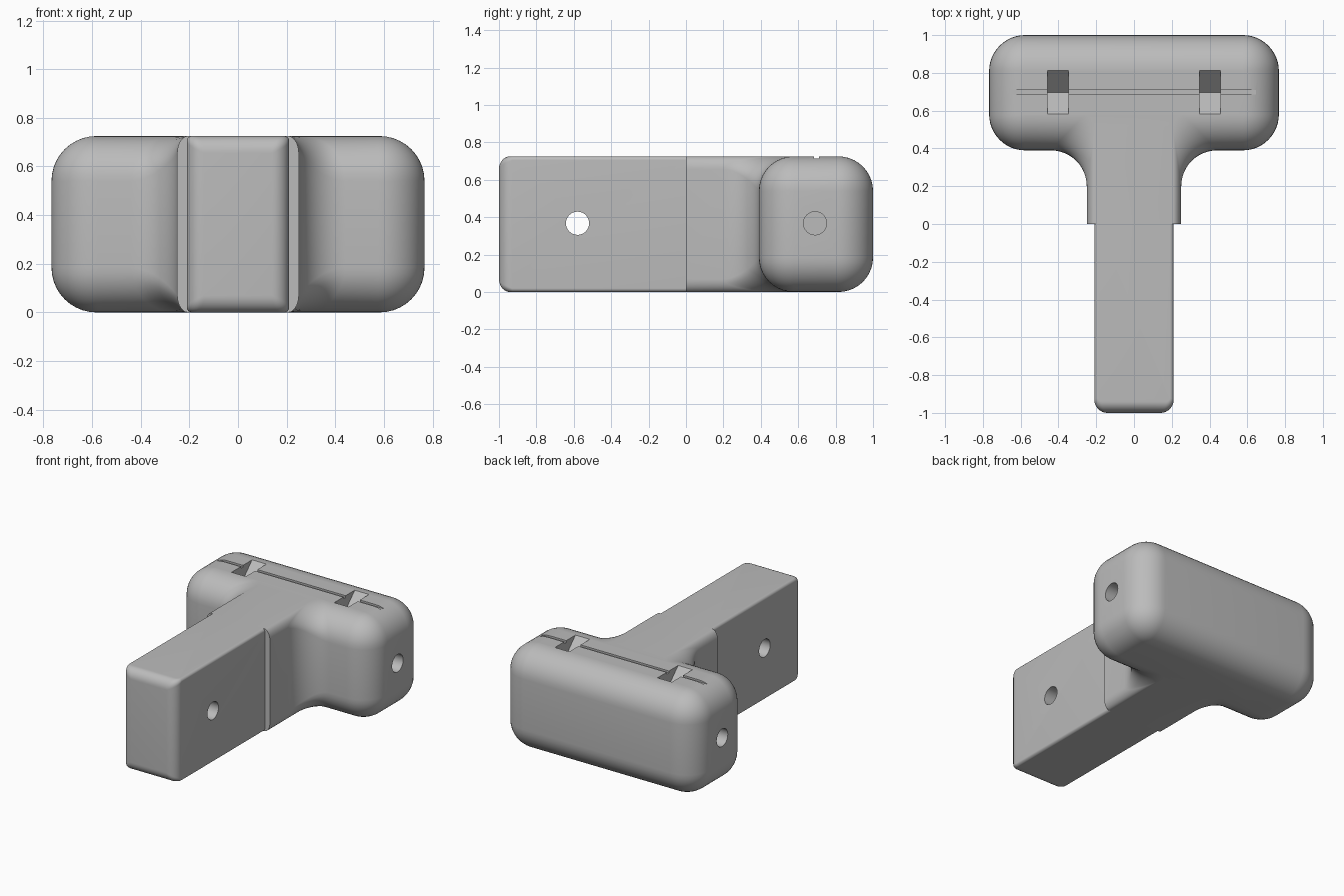
import bpy, bmesh
from math import sin, cos, pi
from mathutils import Matrix

if "Cube" in bpy.data.objects:
    bpy.data.objects.remove(bpy.data.objects["Cube"])

H = 0.725      # full height
MID = H / 2

grey = bpy.data.materials.new("light grey")
grey.diffuse_color = (0.5, 0.5, 0.5, 1)
grey.use_nodes = True
grey.node_tree.nodes["Principled BSDF"].inputs["Base Color"].default_value = (0.5, 0.5, 0.5, 1)


def finish(bm, name):
    bmesh.ops.recalc_face_normals(bm, faces=bm.faces)
    mesh = bpy.data.meshes.new(name)
    bm.to_mesh(mesh)
    bm.free()
    mesh.materials.append(grey)
    ob = bpy.data.objects.new(name, mesh)
    bpy.context.collection.objects.link(ob)
    return ob


def arc(cx, cy, r, a0, a1, n=12):
    return [(cx + r * cos(a0 + (a1 - a0) * i / n),
             cy + r * sin(a0 + (a1 - a0) * i / n)) for i in range(n + 1)]


def rounded_slab(name, half, steps=10):
    """half: (outer point, inner point, edge height) along the +x side; mirrored in x."""
    mirror = [((-o[0], o[1]), (-i[0], i[1]), h) for o, i, h in reversed(half)]
    loop = half + mirror
    bm = bmesh.new()
    rings = []
    angles = [pi / 2 * k / steps for k in range(steps + 1)]
    for side in (-1, 1):
        for a in (reversed(angles) if side < 0 else angles):
            ring = []
            for o, i, h in loop:
                t = 1 - cos(a)
                z = MID + side * (MID - h + h * sin(a))
                ring.append(bm.verts.new((o[0] + (i[0] - o[0]) * t,
                                          o[1] + (i[1] - o[1]) * t, z)))
            rings.append(ring)
    n = len(loop)
    for low, high in zip(rings, rings[1:]):
        for j in range(n):
            k = (j + 1) % n
            bm.faces.new((low[j], low[k], high[k], high[j]))
    bm.faces.new(rings[0])
    bm.faces.new(rings[-1])
    return finish(bm, name)


def box(name, x0, x1, y0, y1, z0, z1):
    bm = bmesh.new()
    bmesh.ops.create_cube(bm, size=1)
    for v in bm.verts:
        v.co = (x0 + (v.co.x + .5) * (x1 - x0), y0 + (v.co.y + .5) * (y1 - y0),
                z0 + (v.co.z + .5) * (z1 - z0))
    return finish(bm, name)


def pin(name, x, y, length):
    """Cylinder along x."""
    bm = bmesh.new()
    bmesh.ops.create_cone(bm, cap_ends=True, segments=40, radius1=0.062, radius2=0.062, depth=length,
                          matrix=Matrix.Translation((x, y, MID + 0.005)) @ Matrix.Rotation(pi / 2, 4, 'Y'))
    return finish(bm, name)


def wedge(name, x, y, w, d):
    """V-shaped prism, wide side up, widened above the surface."""
    bm = bmesh.new()
    up = 0.05
    ends = [[bm.verts.new((x + s * w, y + dy, H + dz))
             for dy, dz in ((0, -d), (d, 0), (d, up), (-d, up), (-d, 0))] for s in (-1, 1)]
    for e in ends:
        bm.faces.new(e)
    for j in range(5):
        k = (j + 1) % 5
        bm.faces.new((ends[0][j], ends[0][k], ends[1][k], ends[1][j]))
    return finish(bm, name)


def cut(ob, cutters):
    bpy.context.view_layer.objects.active = ob
    for c in cutters:
        mod = ob.modifiers.new("cut", 'BOOLEAN')
        mod.operation, mod.solver, mod.object = 'DIFFERENCE', 'EXACT', c
        bpy.ops.object.modifier_apply(modifier=mod.name)
        bpy.data.objects.remove(c)


def smooth(ob):
    bpy.ops.object.select_all(action='DESELECT')
    ob.select_set(True)
    bpy.context.view_layer.objects.active = ob
    bpy.ops.object.shade_smooth_by_angle(angle=0.55)


# Head with a neck: flared fillet whose edge rounding grows into the head
R, r = 0.19, 0.185
half = [((0.25, 0), (0.205, 0), 0.07)]
outer = arc(0.44, 0.2, R, pi, pi / 2)
inner = arc(0.265, 0.515, 0.06, pi, pi / 2)
for j, (o, i) in enumerate(zip(outer, inner)):
    t = j / (len(outer) - 1)
    half.append((o, i, 0.07 + (r - 0.07) * t * t * (3 - 2 * t)))
for cy, a in ((0.39 + R, -pi / 2), (1 - R, 0)):
    cx = 0.767 - R
    half += [(o, i, r) for o, i in zip(arc(cx, cy, R, a, a + pi / 2),
                                       arc(cx, cy, R - r, a, a + pi / 2))]
head = rounded_slab("head_and_neck", half)

# Tongue: rounded front end, nearly sharp long edges
c, e = 0.07, 0.02
half = []
outer = arc(0.21 - c, -1 + c, c, -pi / 2, 0, 8)
inner = arc(0.19 - 0.02, -1 + c + 0.01, 0.02, -pi / 2, 0, 8)
for j, (o, i) in enumerate(zip(outer, inner)):
    half.append((o, i, c + (e - c) * j / 8))
half.append(((0.21, 0), (0.21 - e, 0), e))
tongue = rounded_slab("tongue", half)

# Cross holes, top groove and V-shaped pockets
cut(tongue, [pin("tongue_hole", 0, -0.58, 1)])
cutters = [box("groove", -0.645, 0.645, 0.685, 0.71, H - 0.013, H + 0.1)]
for s in (-1, 1):
    cutters.append(pin("end_hole", s * 0.7, 0.69, 0.5))
    cutters.append(wedge("pocket", s * 0.402, 0.697, 0.056, 0.115))
cut(head, cutters)

for ob in (head, tongue):
    smooth(ob)
